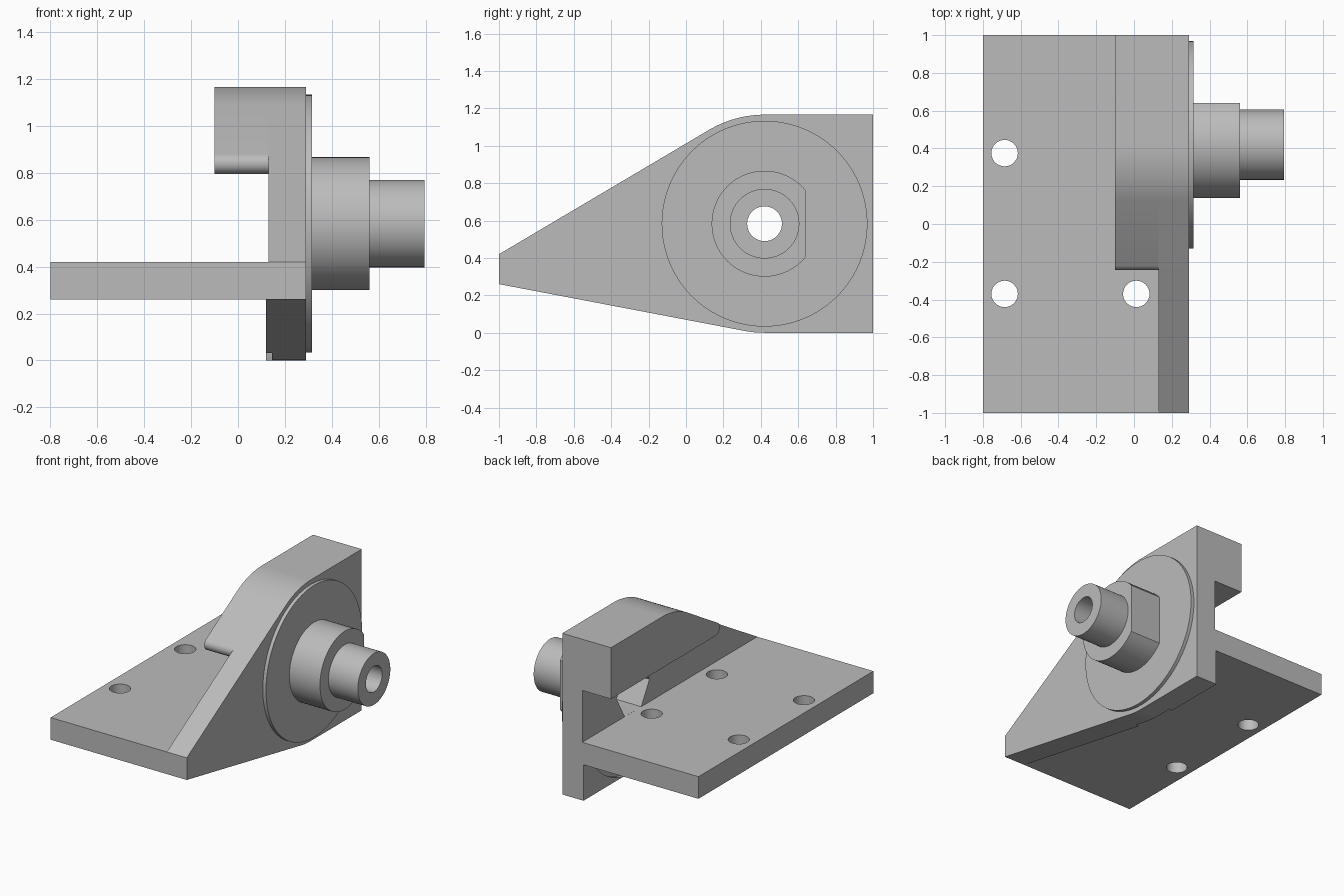
import bpy, bmesh
from math import sin, cos, pi, acos, radians, tan

if "Cube" in bpy.data.objects:
    bpy.data.objects.remove(bpy.data.objects["Cube"], do_unlink=True)

grey = bpy.data.materials.new("plain_grey")
grey.use_nodes = True
grey.diffuse_color = (0.5, 0.5, 0.5, 1)
grey.node_tree.nodes["Principled BSDF"].inputs["Base Color"].default_value = (0.5, 0.5, 0.5, 1)

CY, CZ = 0.42, 0.583      # axis of the round parts
TOP = 2 * CZ


def arc(r, start, end, n, cy=CY, cz=CZ):
    """Points on an arc in the side plane, angles in radians."""
    return [(cy + r * cos(start + (end - start) * i / n),
             cz + r * sin(start + (end - start) * i / n)) for i in range(n + 1)]


def circle(r, n=64, cy=CY, cz=CZ):
    return arc(r, 0, 2 * pi, n, cy, cz)[:-1]


def prism(name, pts, lo, hi, axis="x"):
    """Extrude a closed outline along x (outline in y, z) or z (outline in x, y)."""
    bm = bmesh.new()
    place = (lambda p, h: (h, p[0], p[1])) if axis == "x" else (lambda p, h: (p[0], p[1], h))
    rings = [[bm.verts.new(place(p, h)) for p in pts] for h in (lo, hi)]
    for ring in rings:
        bm.faces.new(ring)
    n = len(pts)
    for i in range(n):
        j = (i + 1) % n
        bm.faces.new((rings[0][i], rings[0][j], rings[1][j], rings[1][i]))
    bmesh.ops.recalc_face_normals(bm, faces=bm.faces)
    mesh = bpy.data.meshes.new(name)
    bm.to_mesh(mesh)
    bm.free()
    mesh.materials.append(grey)
    obj = bpy.data.objects.new(name, mesh)
    bpy.context.collection.objects.link(obj)
    return obj


def cut(obj, *cutters):
    for c in cutters:
        mod = obj.modifiers.new("cut", "BOOLEAN")
        mod.operation = "DIFFERENCE"
        mod.solver = "EXACT"
        mod.object = c


# Side outline: narrow nose, rounded shoulders, square back
up, low = radians(30.5), radians(10.5)
lower_edge = arc(CZ, -pi / 2 - low, -pi / 2, 6)
upper_edge = arc(CZ, pi / 2, pi / 2 + up, 16)
side = [(-1, 0.26)] + lower_edge + [(1, 0), (1, TOP)] + upper_edge + [(-1, 0.42)]
web = prism("web", side, 0.13, 0.29)

# Thin extra thickness under the base plate
leg = prism("lower_leg", [(-1, 0.26)] + lower_edge + [(1, 0), (1, 0.26)], 0.12, 0.13)

# Base plate with four bolt holes
plate = prism("base_plate", [(-0.8, -1), (0.13, -1), (0.13, 1), (-0.8, 1)], 0.26, 0.42, "z")

# Overhanging top flange with a rounded tip
under, r = 0.795, 0.045
tip_y = -1 + (under - 0.42) / tan(up) + r / tan(up / 2)
tip = arc(r, pi / 2 + up, 3 * pi / 2, 12, tip_y, under + r)
flange = prism("top_flange", [(1, under), (1, TOP)] + upper_edge + tip, -0.1, 0.13)

# Round face disc, flatted boss and shaft
disc = prism("face_disc", circle(0.55, 96), 0.29, 0.315)
flat = acos(0.22 / 0.283)
boss = prism("boss", arc(0.283, flat, 2 * pi - flat, 56), 0.315, 0.56)
shaft = prism("shaft", circle(0.186), 0.56, 0.795)

# Cutters: bolt holes, hexagonal pocket, bore and shallow round recess
holes = [prism("hole_cutter", circle(0.07, 32, x, y), 0.2, 0.5, "z")
         for x in (-0.685, 0.012) for y in (-0.37, 0.375)]
pocket = prism("pocket_cutter", circle(0.188, 6), 0.05, 0.38)
bore = prism("bore_cutter", circle(0.093, 48), 0.1, 0.9)
dip = 0.5
recess = prism("recess_cutter", arc(0.595, pi + dip, 2 * pi - dip, 64), 0.1, 0.145)

cut(plate, *holes)
cut(web, pocket, recess)
cut(leg, recess)
cut(disc, pocket)
cut(boss, pocket, bore)
cut(shaft, bore)

# Apply the cuts, drop the cutters and smooth the round faces
cutters = holes + [pocket, bore, recess]
parts = [web, leg, plate, flange, disc, boss, shaft]
bpy.context.view_layer.update()
graph = bpy.context.evaluated_depsgraph_get()
finished = [bpy.data.meshes.new_from_object(p.evaluated_get(graph)) for p in parts]
for part, mesh in zip(parts, finished):
    part.modifiers.clear()
    part.data = mesh
for c in cutters:
    bpy.data.objects.remove(c, do_unlink=True)
bpy.ops.object.select_all(action="DESELECT")
for part in parts:
    part.select_set(True)
bpy.context.view_layer.objects.active = web
bpy.ops.object.shade_smooth_by_angle(angle=radians(25))
